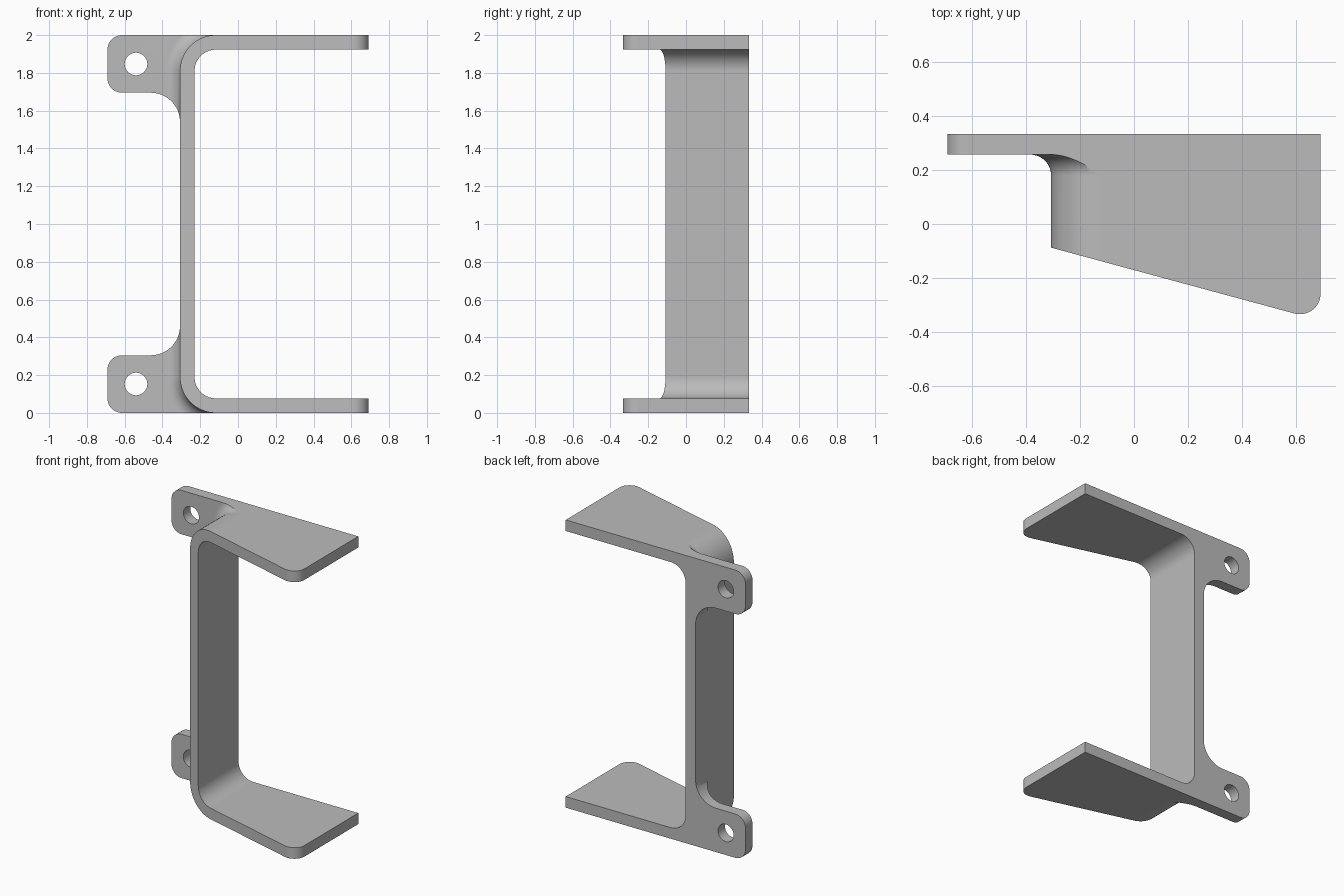
import bpy, bmesh
from math import sin, cos, radians
from mathutils import Vector

if "Cube" in bpy.data.objects:
    bpy.data.objects.remove(bpy.data.objects["Cube"], do_unlink=True)

T = 0.077              # sheet thickness
BACK = 0.334           # rear plane
WEB = -0.307           # outer face of the upright
RO = 0.19              # outer bend radius
RI = RO - T            # inner bend radius
CX = WEB + RO          # bend centre
END = 0.691            # tip of the flanges
SEG = 16

steel = bpy.data.materials.new("grey steel")
steel.use_nodes = True
grey = (0.5, 0.5, 0.5, 1)
steel.diffuse_color = grey
steel.node_tree.nodes["Principled BSDF"].inputs["Base Color"].default_value = grey


def arc(cx, cy, r, a0, a1, n=SEG):
    angles = [radians(a0 + (a1 - a0) * i / n) for i in range(n + 1)]
    return [(cx + r * cos(a), cy + r * sin(a)) for a in angles]


def finish(name, bm):
    bmesh.ops.recalc_face_normals(bm, faces=bm.faces)
    mesh = bpy.data.meshes.new(name)
    bm.to_mesh(mesh)
    bm.free()
    mesh.materials.append(steel)
    obj = bpy.data.objects.new(name, mesh)
    bpy.context.collection.objects.link(obj)
    return obj


def prism(name, points, lo, hi, axis="Y"):
    """Extrude a flat outline along y (outline in x, z) or z (outline in x, y)."""
    place = (lambda a, b, h: (a, h, b)) if axis == "Y" else (lambda a, b, h: (a, b, h))
    bm = bmesh.new()
    face = bm.faces.new([bm.verts.new(place(a, b, lo)) for a, b in points])
    new = bmesh.ops.extrude_face_region(bm, geom=[face])["geom"]
    move = Vector(place(0, 0, hi - lo))
    bmesh.ops.translate(bm, vec=move, verts=[v for v in new if isinstance(v, bmesh.types.BMVert)])
    return finish(name, bm)


def combine(target, other, operation):
    mod = target.modifiers.new(operation.lower(), "BOOLEAN")
    mod.operation, mod.solver, mod.object = operation, "EXACT", other
    bpy.context.view_layer.objects.active = target
    bpy.ops.object.modifier_apply(modifier=mod.name)
    bpy.data.objects.remove(other, do_unlink=True)


# Bent C-shaped channel
low, high = RO, 2 - RO
channel = ([(1, 2)] + arc(CX, high, RO, 90, 180) + arc(CX, low, RO, 180, 270) + [(1, 0), (1, T)]
           + arc(CX, low, RI, 270, 180) + arc(CX, high, RI, 180, 90) + [(1, 2 - T)])
bracket = prism("bracket", channel, -0.6, BACK)

# Tapered plan outline with a rounded front corner
slope = sin(radians(15)) / cos(radians(15))
front = -0.087
plan = ([(-0.5, front - slope * (-0.5 - WEB))]
        + arc(END - T, -BACK + T, T, 255, 360) + [(END, 0.6), (-0.5, 0.6)])
combine(bracket, prism("plan_cutter", plan, -0.2, 2.2, "Z"), "INTERSECT")

# Mounting ear outline: rounded tab blending into the upright
LEFT, EAR_LOW, BLEND = -END, 1.695, 0.155
ear = (arc(LEFT + T, 2 - T, T, 180, 90) + [(CX, 2)]
       + arc(CX, high, RO - T / 2, 90, 180)
       + [(WEB + T / 2, EAR_LOW - BLEND)]
       + arc(WEB - BLEND, EAR_LOW - BLEND, BLEND, 0, 90)
       + arc(LEFT + T, EAR_LOW + T, T, 270, 180))


def swept_fillet(flip):
    """Concave fillet that follows the outside of the bend."""
    y0 = BACK - 2 * T
    curve = [(T - T * cos(radians(a)), y0 + T * sin(radians(a))) for a in range(0, 91, 9)]
    section = [(-0.03, y0)] + curve + [(T, y0 + 1.5 * T), (-0.03, y0 + 1.5 * T)]
    path = ([(WEB, 1.4, 180)]
            + [(x, z, 180 - 90 * i / SEG) for i, (x, z) in enumerate(arc(CX, high, RO, 180, 90))]
            + [(0.1, 2, 90)])
    bm = bmesh.new()
    rings = []
    for x, z, a in path:
        a = radians(a)
        rings.append([bm.verts.new((x + d * cos(a), y, flip(z + d * sin(a)))) for d, y in section])
    n = len(section)
    for r0, r1 in zip(rings, rings[1:]):
        for i in range(n):
            j = (i + 1) % n
            bm.faces.new((r0[i], r0[j], r1[j], r1[i]))
    bm.faces.new(rings[0])
    bm.faces.new(rings[-1])
    return finish("fillet", bm)


# Upper and lower ears with fillets and bolt holes
for flip in (lambda z: z, lambda z: 2 - z):
    outline = [(x, flip(z)) for x, z in ear]
    fillet = swept_fillet(flip)
    combine(fillet, prism("fillet_cutter", outline, 0, 0.32), "INTERSECT")
    combine(bracket, prism("ear", outline, BACK - T, BACK), "UNION")
    combine(bracket, fillet, "UNION")
    hole = arc(-0.54, flip(1.847), 0.06, 0, 351, 39)
    combine(bracket, prism("hole_cutter", hole, 0, 0.6), "DIFFERENCE")

# Clean seams and shade
bm = bmesh.new()
bm.from_mesh(bracket.data)
bmesh.ops.remove_doubles(bm, verts=bm.verts, dist=0.0002)
bmesh.ops.dissolve_limit(bm, angle_limit=radians(0.5), verts=bm.verts, edges=bm.edges)
bm.to_mesh(bracket.data)
bm.free()

bpy.ops.object.select_all(action="DESELECT")
bracket.select_set(True)
bpy.context.view_layer.objects.active = bracket
bpy.ops.object.shade_smooth_by_angle(angle=radians(30))
weights = bracket.modifiers.new("flat_face_normals", "WEIGHTED_NORMAL")
weights.keep_sharp = True
